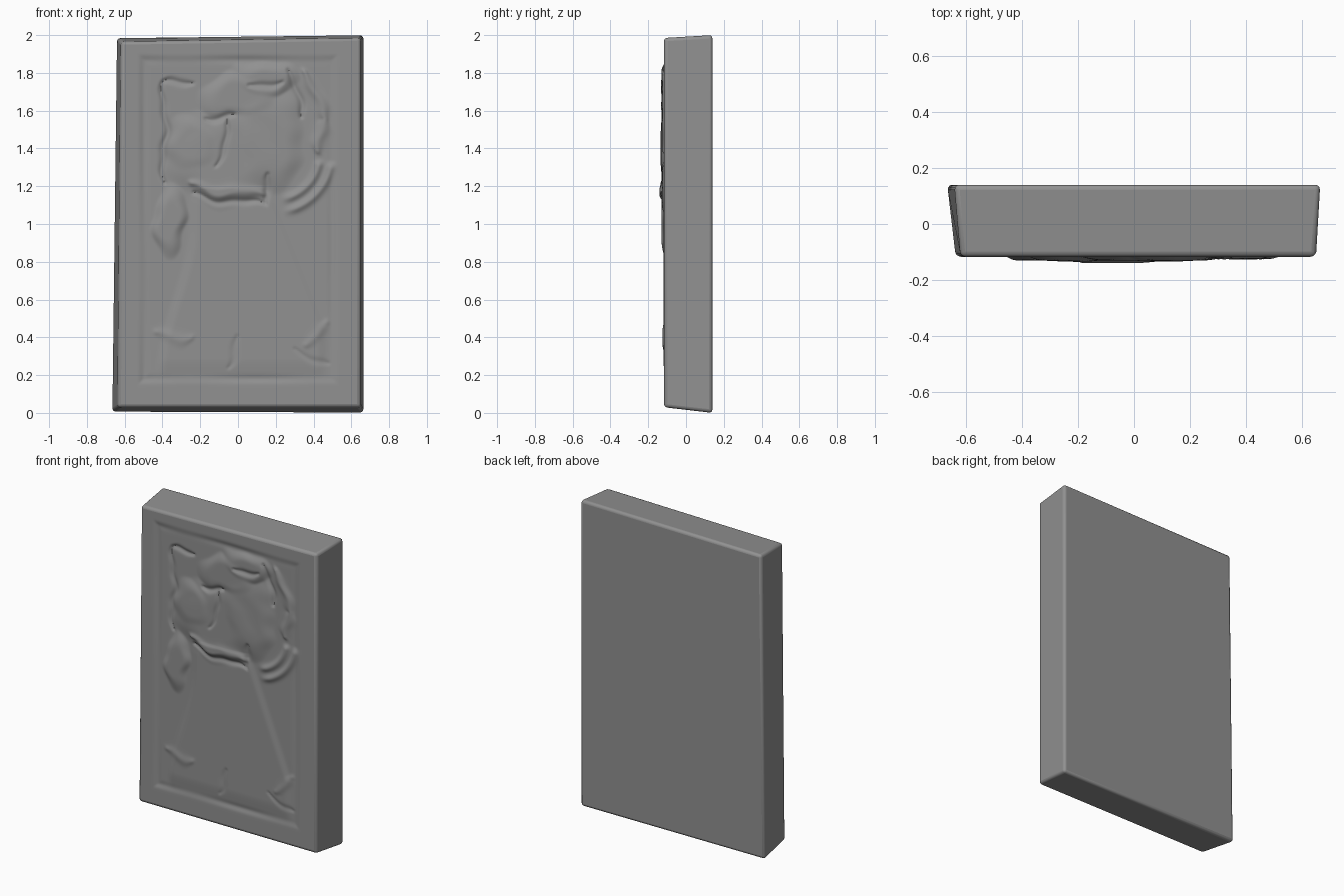
import bpy, bmesh, math

if "Cube" in bpy.data.objects:
    bpy.data.objects.remove(bpy.data.objects["Cube"])

FRONT = -0.117
X0, X1, Z0, Z1 = -0.57, 0.57, 0.10, 1.92   # opening filled by the carved panel

# Dark grey stone
stone = bpy.data.materials.new("dark_stone")
stone.diffuse_color = (0.285, 0.285, 0.285, 1)
stone.use_nodes = True
stone.node_tree.nodes["Principled BSDF"].inputs["Base Color"].default_value = stone.diffuse_color


def make_object(name, bm):
    bmesh.ops.recalc_face_normals(bm, faces=bm.faces)
    mesh = bpy.data.meshes.new(name)
    bm.to_mesh(mesh)
    bm.free()
    mesh.materials.append(stone)
    obj = bpy.data.objects.new(name, mesh)
    bpy.context.collection.objects.link(obj)
    return obj


# Tapered stone slab, with an opening in its front face
def loop(bm, y, corners):
    return [bm.verts.new((x, y, z)) for x, z in corners]


bm = bmesh.new()
front = loop(bm, FRONT, [(-0.637, 0.03), (0.65, 0.03), (0.65, 1.985), (-0.62, 1.965)])
back = loop(bm, 0.14, [(-0.667, 0.005), (0.665, 0), (0.665, 2), (-0.642, 1.985)])
hole = loop(bm, FRONT, [(X0, Z0), (X1, Z0), (X1, Z1), (X0, Z1)])
for i in range(4):
    j = (i + 1) % 4
    bm.faces.new((front[i], front[j], hole[j], hole[i]))
    bm.faces.new((front[i], back[i], back[j], front[j]))
bm.faces.new(back)
slab = make_object("stone_slab", bm)
bev = slab.modifiers.new("rounded_edges", 'BEVEL')
bev.width, bev.segments, bev.limit_method = 0.018, 3, 'ANGLE'
bev.angle_limit = math.radians(40)


# Carving helpers
def smooth(t):
    t = max(0.0, min(1.0, t))
    return t * t * (3 - 2 * t)


def bump(d, width):
    return math.exp(-(d / width) ** 2)


def seg_dist(x, z, ax, az, bx, bz):
    # Distance to a stroke, growing faster near its ends so it tapers out
    dx, dz = bx - ax, bz - az
    t = max(0, min(1, ((x - ax) * dx + (z - az) * dz) / (dx * dx + dz * dz)))
    return math.hypot(x - ax - t * dx, z - az - t * dz) * (1 + 4 * (t - 0.5) ** 4 * 4)


# Rounded masses: centre x, z, half width, half height
MASSES = [
    (0.00, 1.67, 0.19, 0.12),    # head
    (0.14, 1.77, 0.18, 0.09),    # headdress
    (-0.06, 1.36, 0.30, 0.25),   # chest
    (-0.25, 1.42, 0.13, 0.15),   # left shoulder
    (0.16, 1.45, 0.18, 0.26),    # right shoulder
    (-0.36, 1.02, 0.08, 0.18),   # left hand
]

# Straight folds: from x, z to x, z
RIDGES = [
    (0.36, 1.80, 0.46, 1.56), (0.46, 1.56, 0.43, 1.38),   # raised arm
    (-0.24, 1.20, 0.15, 1.15),                            # belt
    (-0.45, 0.42, -0.26, 0.40), (0.38, 0.38, 0.46, 0.46), # hem folds
]
GROOVES = [
    (-0.39, 1.22, -0.39, 1.74), (-0.39, 1.74, -0.24, 1.75),  # inner frame
    (-0.16, 1.57, 0.00, 1.56), (-0.04, 1.55, -0.11, 1.33),   # chin, neck
    (0.05, 1.74, 0.23, 1.75), (0.27, 1.80, 0.34, 1.55),      # brow, hair
    (-0.24, 1.15, 0.16, 1.10), (0.16, 1.10, 0.16, 1.27),     # waist
    (0.00, 0.42, -0.06, 0.23), (0.32, 0.34, 0.48, 0.25),     # hem creases
]


def relief(x, z):
    # Shallow sunken field inside a plain border, with a line round it
    edge = min(x + 0.53, 0.53 - x, z - 0.15, 1.90 - z)
    worn = 0.6 + 0.4 * math.sin(9 * x + 4 * z)
    h = -0.005 * smooth(edge / 0.05) - 0.005 * worn * bump(edge - 0.03, 0.018)
    # Hand-worked wobble of the carved lines
    u = x + 0.014 * math.sin(17 * z + 5 * x) + 0.006 * math.sin(41 * z)
    w = z + 0.016 * math.sin(19 * x + 3 * z) + 0.006 * math.sin(37 * x)
    # Flared robe from waist to hem
    if 0.15 < z < 1.2:
        left = -0.25 - 0.17 * smooth((1.0 - z) / 0.8)
        right = min(0.46, 0.22 + 0.4 * (1.05 - z))
        side = smooth(min(x - left, right - x) / 0.06 + 0.3)
        h += 0.008 * side * smooth((z - 0.17) / 0.12) * smooth((1.25 - z) / 0.15)
    # Soft union of the body masses
    total = 0.0
    for cx, cz, rx, rz in MASSES:
        d = ((u - cx) / rx) ** 2 + ((w - cz) / rz) ** 2
        total += (0.018 * smooth((1.3 - d) * 0.95)) ** 3
    h += total ** (1 / 3)
    # Raised folds and incised lines, shallower towards the hem
    depth = 0.45 + 0.55 * smooth((z - 0.5) / 0.5)
    h += 0.012 * depth * bump(min(seg_dist(u, w, *s) for s in RIDGES), 0.030)
    h -= 0.011 * depth * bump(min(seg_dist(u, w, *s) for s in GROOVES), 0.017)
    # Two parallel crescents below the raised arm
    dx, dz = x - 0.19, z - 1.37
    turn = math.atan2(dz, dx)
    span = smooth((turn + 1.45) / 0.3) * smooth((-0.1 - turn) / 0.15)
    for radius in (0.245, 0.31):
        h += 0.014 * span * bump(math.hypot(dx, dz) - radius, 0.020)
    return min(h, 0.023) * smooth(min(x - X0, X1 - x, z - Z0, Z1 - z) / 0.025)


# Carved front panel
NX, NZ = 140, 220
bm = bmesh.new()
bmesh.ops.create_grid(bm, x_segments=NX, y_segments=NZ, size=0.5)
for v in bm.verts:
    x = X0 + (X1 - X0) * (v.co.x + 0.5)
    z = Z0 + (Z1 - Z0) * (v.co.y + 0.5)
    v.co = (x, FRONT - relief(x, z), z)
panel = make_object("carved_relief", bm)
if panel.data.polygons[0].normal.y > 0:
    panel.data.flip_normals()

# Smooth shading
for obj in (slab, panel):
    bpy.ops.object.select_all(action='DESELECT')
    obj.select_set(True)
    bpy.context.view_layer.objects.active = obj
    bpy.ops.object.shade_smooth_by_angle(angle=math.radians(50))
